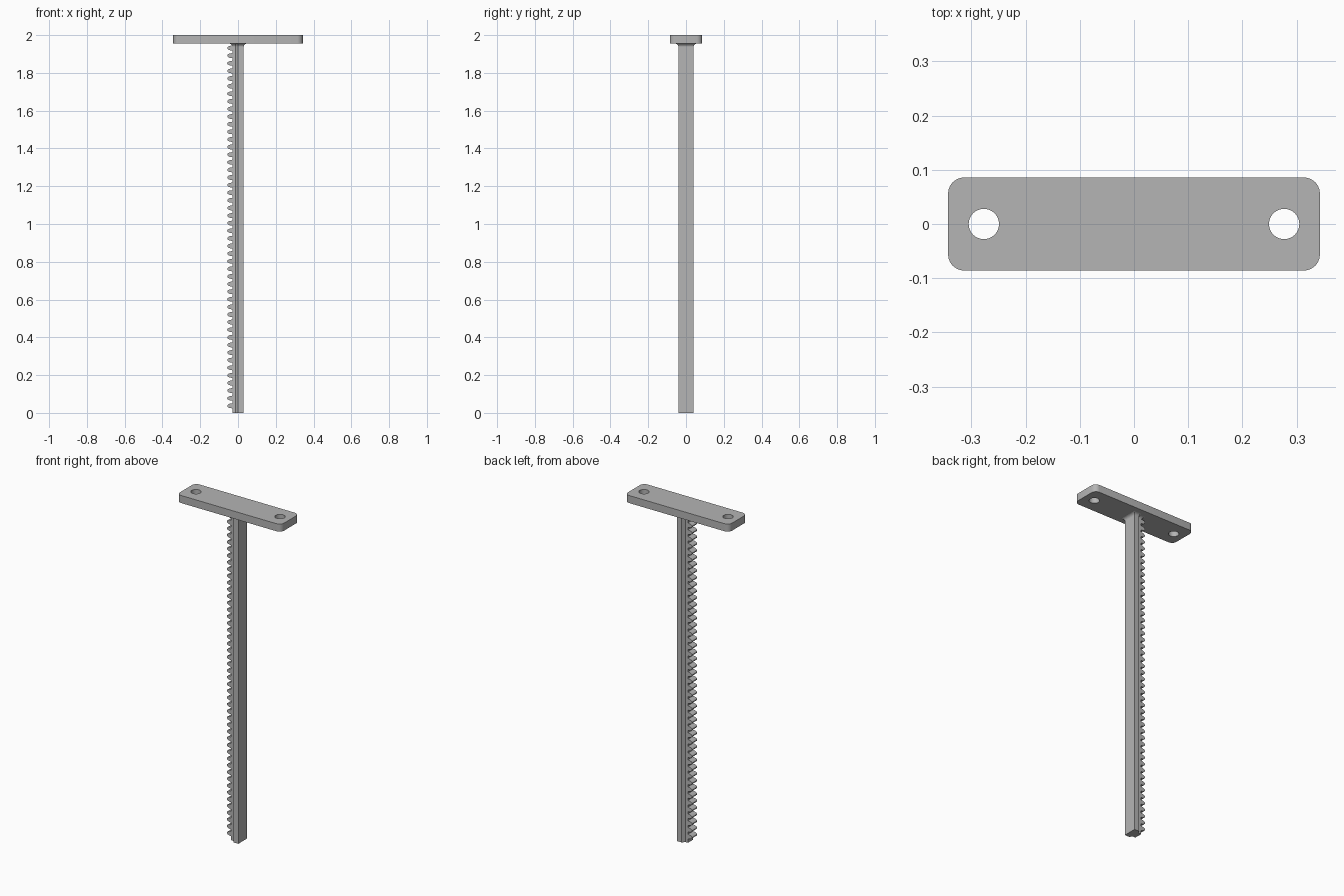
import bpy
import bmesh
from math import sin, cos, pi

cube = bpy.data.objects.get("Cube")
if cube:
    bpy.data.objects.remove(cube, do_unlink=True)

grey = bpy.data.materials.new("plain grey")
grey.use_nodes = True
colour = (0.46, 0.46, 0.46, 1)
grey.diffuse_color = colour
grey.node_tree.nodes["Principled BSDF"].inputs["Base Color"].default_value = colour

PLATE_BOTTOM, TOP = 1.955, 2.0


def finish(bm, name):
    bmesh.ops.recalc_face_normals(bm, faces=bm.faces)
    mesh = bpy.data.meshes.new(name)
    bm.to_mesh(mesh)
    bm.free()
    mesh.materials.append(grey)
    obj = bpy.data.objects.new(name, mesh)
    bpy.context.collection.objects.link(obj)
    return obj


def loft(bm, rings):
    """Join rings of equal length and cap both ends."""
    loops = [[bm.verts.new(p) for p in ring] for ring in rings]
    n = len(loops[0])
    for a, b in zip(loops, loops[1:]):
        for i in range(n):
            j = (i + 1) % n
            bm.faces.new((a[i], a[j], b[j], b[i]))
    bm.faces.new(loops[0])
    bm.faces.new(loops[-1])


def activate(obj):
    bpy.ops.object.select_all(action='DESELECT')
    obj.select_set(True)
    bpy.context.view_layer.objects.active = obj


# Mounting plate with rounded corners
bm = bmesh.new()
bmesh.ops.create_cube(bm, size=1)
for v in bm.verts:
    v.co.x *= 0.686
    v.co.y *= 0.172
    v.co.z = v.co.z * (TOP - PLATE_BOTTOM) + (TOP + PLATE_BOTTOM) / 2
upright = [e for e in bm.edges if abs(e.verts[0].co.z - e.verts[1].co.z) > 0.01]
bmesh.ops.bevel(bm, geom=upright, offset=0.03, segments=6, profile=0.5, affect='EDGES')
plate = finish(bm, "mounting_plate")

# Screw holes
for side in (-1, 1):
    bpy.ops.mesh.primitive_cylinder_add(vertices=32, radius=0.028, depth=0.2,
                                        location=(side * 0.277, 0, 1.98))
    cutter = bpy.context.object
    cutter.name = "hole_cutter"
    cutter.hide_render = True
    activate(plate)
    cut = plate.modifiers.new("hole", 'BOOLEAN')
    cut.object = cutter
    cut.operation = 'DIFFERENCE'
    cut.solver = 'EXACT'
    bpy.ops.object.modifier_apply(modifier=cut.name)
    bpy.data.objects.remove(cutter, do_unlink=True)
activate(plate)
bpy.ops.object.shade_smooth_by_angle(angle=pi / 6)

# Stepped rod section: wide at the back, narrow behind the teeth
half = [(0.03, 0.04), (0, 0.04), (-0.012, 0.024), (-0.03, 0.024)]
section = half + [(x, -y) for x, y in reversed(half)]


def ring(z, grow=0):
    points = []
    for x, y in section:
        dx = grow if x > 0.02 else -grow if x < -0.02 else 0
        points.append((x + dx, y + (grow if y > 0 else -grow), z))
    return points


# Rod flaring into the plate with a concave fillet
R = 0.018
flare = [ring(PLATE_BOTTOM - R * (1 - sin(t)), R * (1 - cos(t)))
         for t in [pi / 2 * i / 6 for i in range(7)]]
bm = bmesh.new()
loft(bm, [ring(0)] + flare)
finish(bm, "rod")

# Rounded rack teeth along the narrow side
bm = bmesh.new()
for k in range(1, 49):
    z = 0.0403 * k - 0.003
    arc = [pi * (i / 8 - 0.5) for i in range(9)]
    profile = [(-0.029, -0.014)] + [(-0.032 - 0.025 * cos(t), 0.013 * sin(t)) for t in arc] \
        + [(-0.029, 0.014)]
    loft(bm, [[(x, y, z + dz) for x, dz in profile] for y in (-0.024, 0.024)])
teeth = finish(bm, "rack_teeth")
activate(teeth)
bpy.ops.object.shade_smooth_by_angle(angle=pi / 6)
